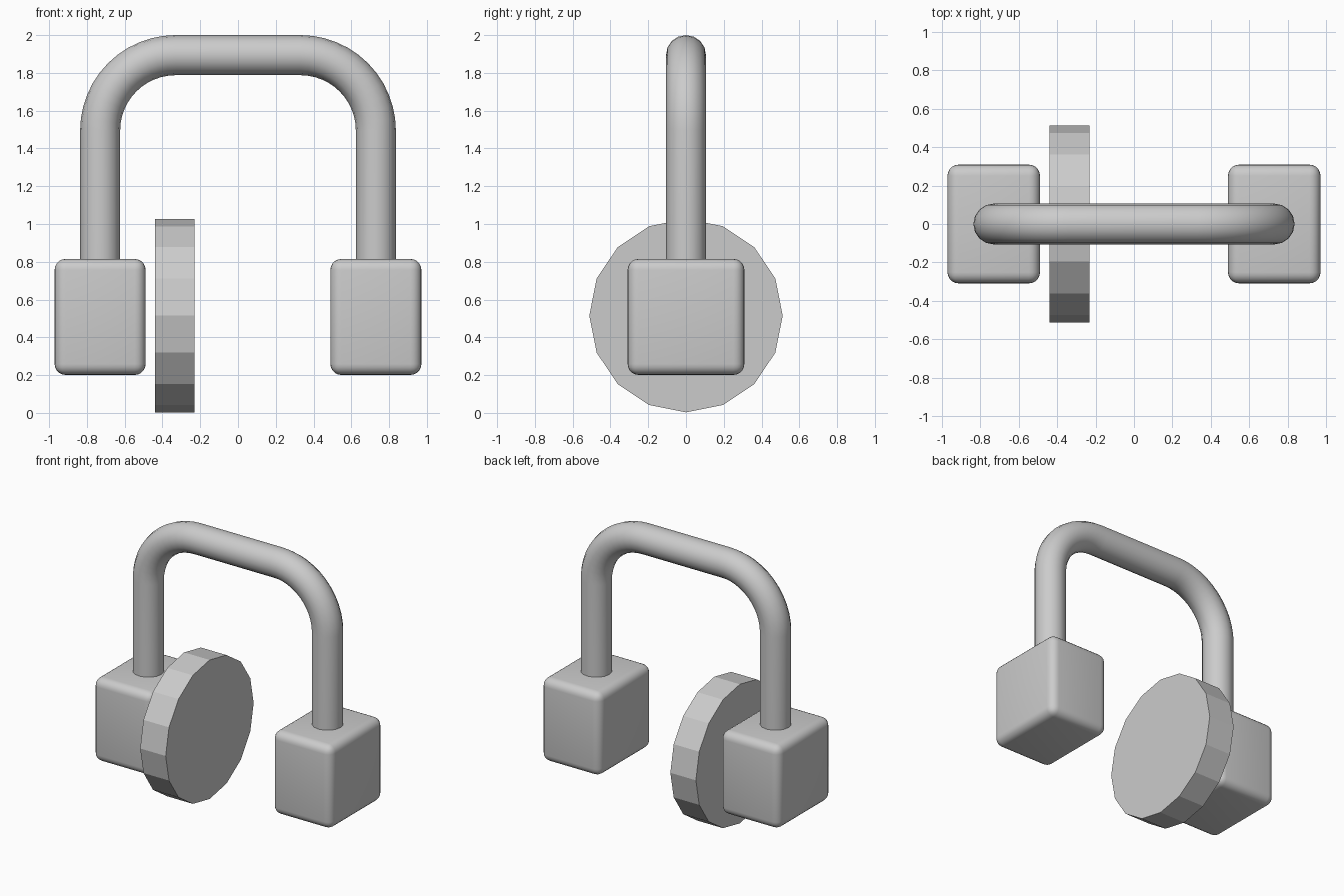
import bpy, math

if "Cube" in bpy.data.objects:
    bpy.data.objects.remove(bpy.data.objects["Cube"])

# Rounded ear blocks, mirrored left and right
def ear_block(name, x):
    bpy.ops.mesh.primitive_cube_add(size=1, location=(x, 0, 0.508))
    ob = bpy.context.object
    ob.name = name
    ob.scale = (0.482, 0.618, 0.614)
    bpy.ops.object.transform_apply(location=False, rotation=False, scale=True)
    bevel = ob.modifiers.new("rounding", 'BEVEL')
    bevel.width = 0.058
    bevel.segments = 5
    bpy.ops.object.modifier_apply(modifier=bevel.name)
    bpy.ops.object.shade_smooth_by_angle(angle=math.radians(35))

ear_block("left_block", -0.73)
ear_block("right_block", 0.73)

# Arched tube swept along a path with two quarter-circle bends
leg_x, top_z, bend, steps = 0.73, 1.894, 0.4, 12
right = [(leg_x, 0.78)]
for i in range(steps + 1):
    a = math.pi / 2 * i / steps
    right.append((leg_x - bend + bend * math.cos(a), top_z - bend + bend * math.sin(a)))
path = [(-x, z) for x, z in right] + right[::-1]

curve = bpy.data.curves.new("headband", 'CURVE')
curve.dimensions = '3D'
curve.bevel_depth = 0.106
curve.bevel_resolution = 6
curve.use_fill_caps = True
spline = curve.splines.new('POLY')
spline.points.add(len(path) - 1)
for p, (x, z) in zip(spline.points, path):
    p.co = (x, 0, z, 1)
spline.use_smooth = True
band = bpy.data.objects.new("headband", curve)
bpy.context.collection.objects.link(band)
bpy.ops.object.select_all(action='DESELECT')
bpy.context.view_layer.objects.active = band
band.select_set(True)
bpy.ops.object.convert(target='MESH')
bpy.ops.object.shade_smooth_by_angle(angle=math.radians(40))

# Flat-shaded 16-sided disc beside the left block
bpy.ops.mesh.primitive_cylinder_add(vertices=16, radius=0.512, depth=0.208,
                                    location=(-0.335, 0, 0.515),
                                    rotation=(0, math.pi / 2, 0))
bpy.context.object.name = "ear_disc"
